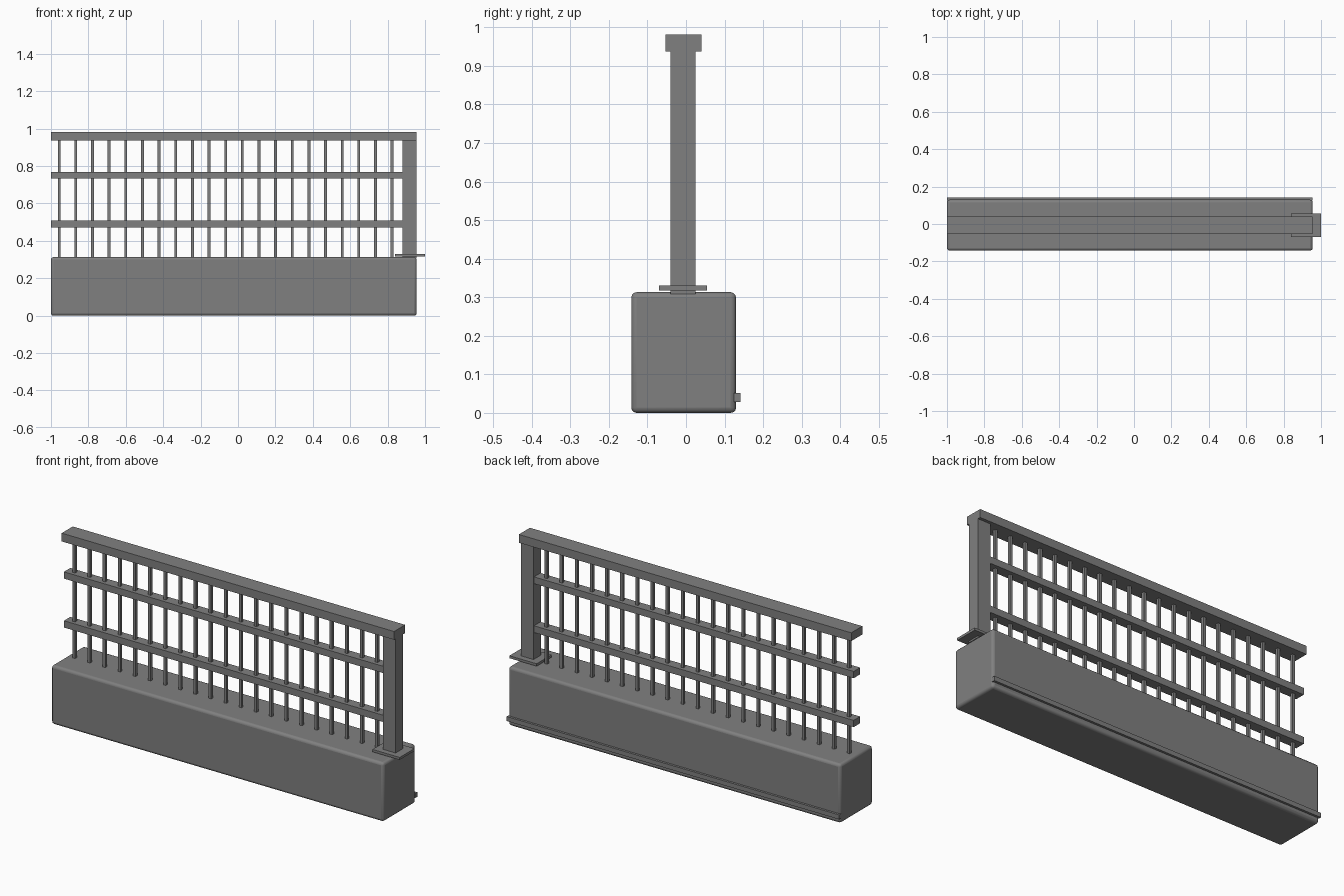
import bpy

cube = bpy.data.objects.get("Cube")
if cube:
    bpy.data.objects.remove(cube, do_unlink=True)

GREY = (0.216, 0.216, 0.216, 1)
mat = bpy.data.materials.new("mid grey")
mat.use_nodes = True
mat.diffuse_color = GREY
mat.node_tree.nodes["Principled BSDF"].inputs["Base Color"].default_value = GREY


def box(name, x, y, z):
    """Box spanning the given (low, high) range on each axis."""
    spans = (x, y, z)
    bpy.ops.mesh.primitive_cube_add(size=1, location=[(a + b) / 2 for a, b in spans])
    ob = bpy.context.object
    ob.name = name
    ob.scale = [b - a for a, b in spans]
    bpy.ops.object.transform_apply(location=False, rotation=False, scale=True)
    ob.data.materials.append(mat)
    return ob


LEFT_END, RIGHT_END = -1.0, 0.955
POST_X = 0.88
MID_Y = -0.007

# Plinth with softened edges
plinth = box("plinth", (LEFT_END, RIGHT_END), (-0.142, 0.13), (0, 0.313))
bevel = plinth.modifiers.new("soft edges", "BEVEL")
bevel.width = 0.014
bevel.segments = 3
bpy.ops.object.shade_smooth_by_angle()

# Thin strip along the foot of the back
box("back_strip", (LEFT_END, RIGHT_END), (0.125, 0.142), (0.028, 0.052))

# Rails
box("top_rail", (LEFT_END, RIGHT_END), (-0.053, 0.04), (0.937, 0.981))
for name, z in (("lower_rail", 0.49), ("upper_rail", 0.75)):
    box(name, (LEFT_END, POST_X + 0.01), (MID_Y - 0.027, MID_Y + 0.027),
        (z - 0.018, z + 0.018))

# End post and its base plate
box("end_post", (POST_X, RIGHT_END), (-0.04, 0.024), (0.308, 0.94))
box("post_plate", (0.84, 1.0), (-0.07, 0.055), (0.317, 0.33))

# Square balusters
HALF = 0.0075
bars = box("balusters", (-0.956 - HALF, -0.956 + HALF),
           (MID_Y - HALF, MID_Y + HALF), (0.308, 0.94))
array = bars.modifiers.new("row", "ARRAY")
array.count = 21
array.use_relative_offset = False
array.use_constant_offset = True
array.constant_offset_displace = (0.089, 0, 0)
